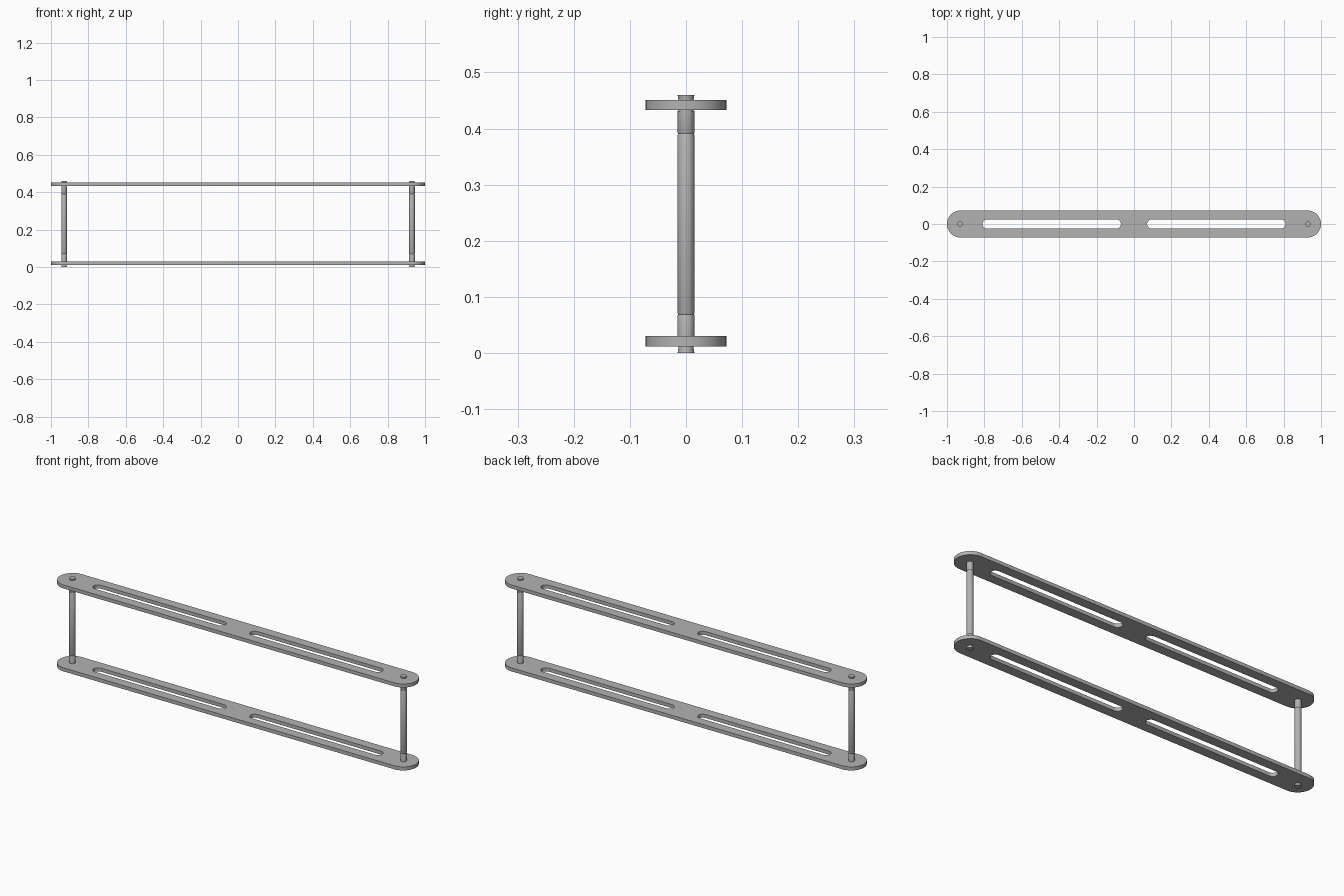
import bpy, bmesh
from math import cos, sin, pi

cube = bpy.data.objects.get("Cube")
if cube:
    bpy.data.objects.remove(cube, do_unlink=True)

grey = bpy.data.materials.new("satin grey metal")
grey.use_nodes = True
colour = (0.45, 0.45, 0.45, 1)
grey.diffuse_color = colour
grey.node_tree.nodes["Principled BSDF"].inputs["Base Color"].default_value = colour

HALF_WIDTH = 0.072
POST_X = 0.93
PLATE_T = 0.018


def add_object(name, bm, location):
    bmesh.ops.recalc_face_normals(bm, faces=bm.faces[:])
    mesh = bpy.data.meshes.new(name)
    bm.to_mesh(mesh)
    bm.free()
    mesh.materials.append(grey)
    ob = bpy.data.objects.new(name, mesh)
    ob.location = location
    bpy.context.collection.objects.link(ob)
    bpy.ops.object.select_all(action='DESELECT')
    ob.select_set(True)
    bpy.context.view_layer.objects.active = ob
    bpy.ops.object.shade_smooth_by_angle(angle=pi / 6)
    return ob


def stadium(x0, x1, r, steps):
    """Outline of a bar with fully rounded ends."""
    points = []
    for cx, start in ((x1 - r, -pi / 2), (x0 + r, pi / 2)):
        for i in range(steps + 1):
            a = start + pi * i / steps
            points.append((cx + r * cos(a), r * sin(a)))
    return points


def slotted_plate(name, z):
    bm = bmesh.new()
    loops = [stadium(-1, 1, HALF_WIDTH, 24),
             stadium(0.07, 0.81, 0.024, 12),
             stadium(-0.81, -0.07, 0.024, 12)]
    for loop in loops:
        verts = [bm.verts.new((x, y, 0)) for x, y in loop]
        for a, b in zip(verts, verts[1:] + verts[:1]):
            bm.edges.new((a, b))
    bmesh.ops.triangle_fill(bm, edges=bm.edges[:], use_beauty=True, normal=(0, 0, 1))
    ext = bmesh.ops.extrude_face_region(bm, geom=bm.faces[:], use_keep_orig=True)
    top = [v for v in ext["geom"] if isinstance(v, bmesh.types.BMVert)]
    bmesh.ops.translate(bm, verts=top, vec=(0, 0, PLATE_T))
    return add_object(name, bm, (0, 0, z))


def turned_post(name, x):
    # Half profile: flared rivet end, shoulder, shallow groove, then mirrored
    half = [(0, 0), (0.015, 0), (0.013, 0.012), (0.013, 0.029), (0.015, 0.029),
            (0.015, 0.067), (0.014, 0.069), (0.015, 0.071)]
    profile = half + [(r, 0.46 - z) for r, z in reversed(half)]
    bm = bmesh.new()
    verts = [bm.verts.new((r, 0, z)) for r, z in profile]
    edges = [bm.edges.new(pair) for pair in zip(verts, verts[1:])]
    bmesh.ops.spin(bm, geom=verts + edges, cent=(0, 0, 0), axis=(0, 0, 1),
                   angle=2 * pi, steps=32)
    bmesh.ops.remove_doubles(bm, verts=bm.verts[:], dist=0.0001)
    return add_object(name, bm, (x, 0, 0))


slotted_plate("lower_plate", 0.012)
slotted_plate("upper_plate", 0.433)
turned_post("left_post", POST_X)
turned_post("right_post", -POST_X)
